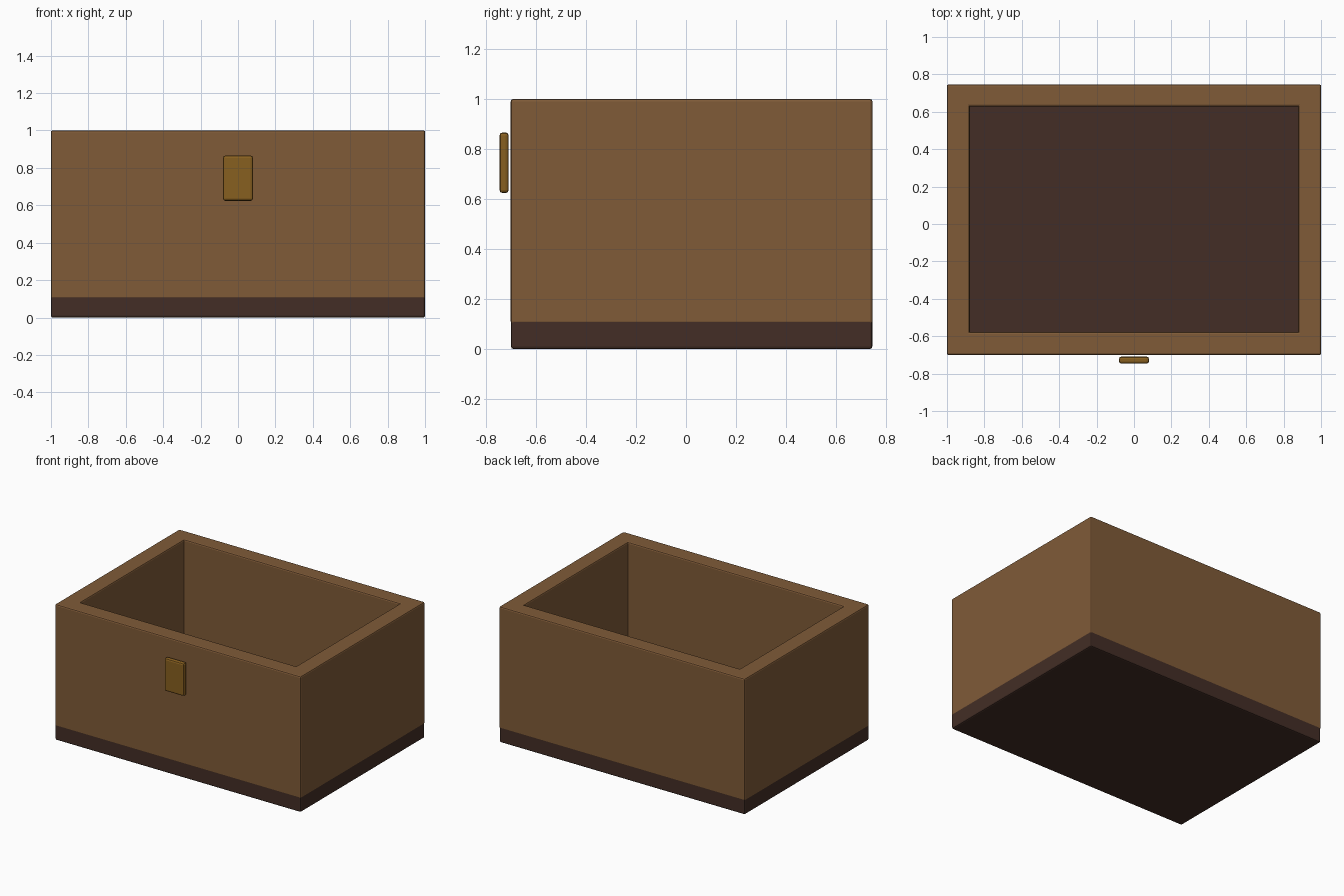
import bpy
import bmesh

if "Cube" in bpy.data.objects:
    bpy.data.objects.remove(bpy.data.objects["Cube"])


def material(name, rgb):
    m = bpy.data.materials.new(name)
    m.diffuse_color = (*rgb, 1.0)
    m.use_nodes = True
    m.node_tree.nodes["Principled BSDF"].inputs["Base Color"].default_value = m.diffuse_color
    return m


wood = material("warm wood", (0.215, 0.104, 0.039))
dark = material("dark wood", (0.056, 0.027, 0.019))
brass = material("aged brass", (0.245, 0.115, 0.014))


def box(name, x, y, z, mat, bevel=0.01, segments=2):
    """Bevelled box spanning the given (min, max) ranges."""
    bm = bmesh.new()
    bmesh.ops.create_cube(bm, size=1.0)
    for v in bm.verts:
        v.co = [lo if c < 0 else hi for c, (lo, hi) in zip(v.co, (x, y, z))]
    if bevel:
        bmesh.ops.bevel(bm, geom=bm.edges[:], offset=bevel, segments=segments,
                        profile=0.5, affect='EDGES')
    me = bpy.data.meshes.new(name)
    bm.to_mesh(me)
    bm.free()
    me.materials.append(mat)
    ob = bpy.data.objects.new(name, me)
    bpy.context.collection.objects.link(ob)
    return ob


FRONT, BACK, WALL = -0.70, 0.745, 0.122
wall_z = (0.10, 1.0)

# Dark base slab, with a floor raised inside the walls
box("base", (-1, 1), (FRONT, BACK), (0, 0.125), dark)
box("floor", (-0.95, 0.95), (FRONT + 0.05, BACK - 0.05), (0.05, 0.17), dark, 0)

# Four walls, standing a hair proud of the base so the faces do not clash
e = 0.001
box("front_wall", (-1 - e, 1 + e), (FRONT - e, FRONT + WALL), wall_z, wood)
box("back_wall", (-1 - e, 1 + e), (BACK - WALL + 0.005, BACK + e), wall_z, wood)
for side, x in (("left", (-1 - e, -1 + WALL)), ("right", (1 - WALL, 1 + e))):
    box(side + "_wall", x, (FRONT - e, BACK + e), wall_z, wood)

# Brass latch plate on the front
box("latch_plate", (-0.08, 0.08), (-0.746, -0.709), (0.624, 0.866), brass, 0.012)
